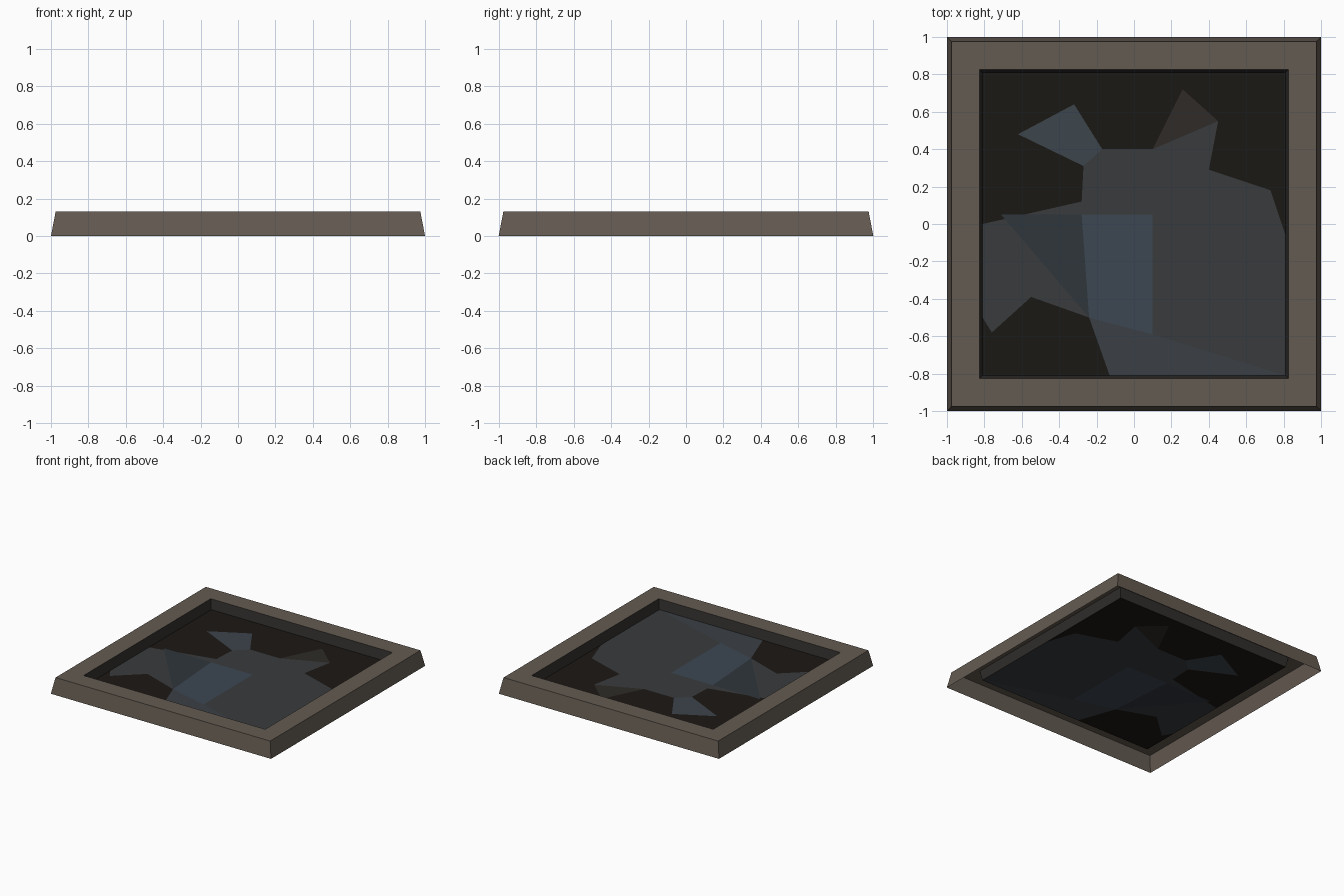
import bpy
from mathutils import Vector
from mathutils.geometry import delaunay_2d_cdt

if "Cube" in bpy.data.objects:
    bpy.data.objects.remove(bpy.data.objects["Cube"])


def material(name, grey, tint):
    """Grey level with a cool (positive) or warm (negative) tint."""
    m = bpy.data.materials.new(name)
    rgb = (grey - tint, grey, grey + tint)
    m.diffuse_color = [(c / 255) ** 2.2 for c in rgb] + [1]
    m.use_nodes = True
    m.node_tree.nodes["Principled BSDF"].inputs["Base Color"].default_value = m.diffuse_color
    return m


def add_mesh(name, verts, faces, mats, ids):
    me = bpy.data.meshes.new(name)
    me.from_pydata(verts, [], faces)
    for m in mats:
        me.materials.append(m)
    for p, i in zip(me.polygons, ids):
        p.material_index = i
    ob = bpy.data.objects.new(name, me)
    bpy.context.collection.objects.link(ob)
    return ob


# Frame: open-bottomed shell swept round a square (half width, height)
E, Z = 0.81, 0.05
profile = [(1, 0), (0.975, 0.13), (0.825, 0.13), (E, Z)]
square = [Vector((-1, -1)), Vector((1, -1)), Vector((1, 1)), Vector((-1, 1))]
verts = [(*(c * r), z) for r, z in profile for c in square]
faces, ids = [], []
for k in range(3):
    for i in range(4):
        j = (i + 1) % 4
        faces.append((4 * k + i, 4 * k + j, 4 * k + 4 + j, 4 * k + 4 + i))
        ids.append(k // 2)
add_mesh("frame", verts, faces,
         [material("frame stone", 91, -9), material("inner rim", 50, -2)], ids)

# Panel: flat square with facets laid over each other (grey, tint, outline)
facets = [
    (30, -3, [c * E for c in square]),
    # pale rock shape
    (61, 2, [(-E, 0), (-.28, .12), (-.27, .31), (-.17, .4), (.1, .4), (.26, .72), (.45, .55),
             (.4, .29), (.73, .18), (E, -.06), (E, -E), (-.13, -E), (-.24, -.5),
             (-.55, -.39), (-.76, -.58), (-E, -.5)]),
    # brown peak, blue wing, violet left, blue heart, teal foot
    (47, -3, [(.1, .4), (.45, .55), (.26, .72)]),
    (70, 7, [(-.62, .48), (-.27, .31), (-.17, .4), (-.32, .64)]),
    (57, 6, [(-.71, .05), (-.24, -.5), (-.28, .05)]),
    (73, 10, [(-.28, .05), (-.24, -.5), (.1, -.59), (.1, .05)]),
    (66, 5, [(-.24, -.5), (-.13, -E), (E, -E), (.1, -.59)]),
]
pts, loops = [], []
for _, _, outline in facets:
    n = len(outline)
    area = sum(Vector(outline[i - 1]).cross(Vector(outline[i])) for i in range(n))
    loops.append(list(range(len(pts), len(pts) + n)))
    pts += [Vector(p) for p in (outline if area > 0 else outline[::-1])]
out = delaunay_2d_cdt(pts, [], loops, 0, 0.0005)
add_mesh("panel", [(p.x, p.y, Z) for p in out[0]], out[2],
         [material("facet %d" % i, g, t) for i, (g, t, _) in enumerate(facets)],
         [max(o, default=0) for o in out[5]])
